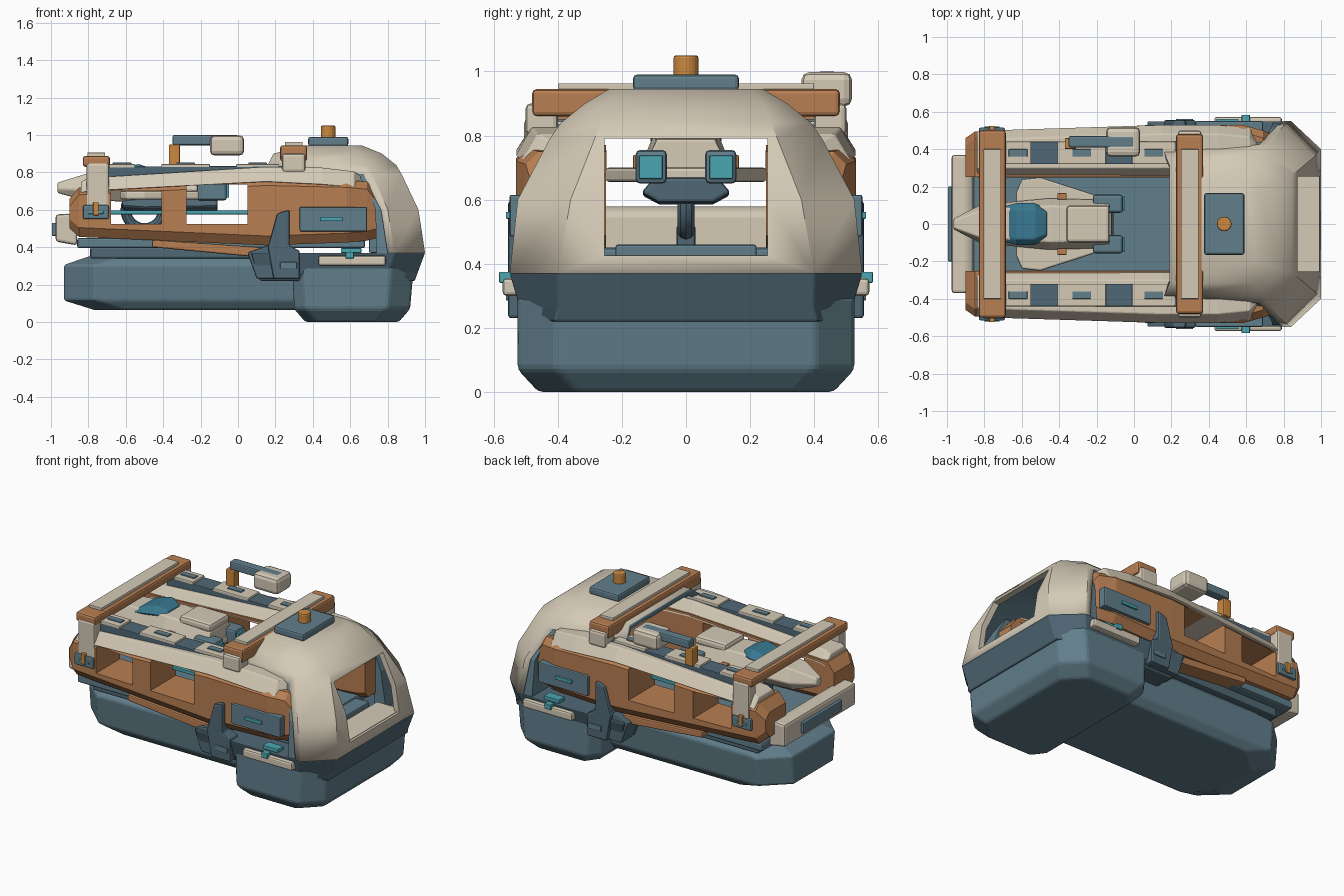
import bpy, bmesh, math

if "Cube" in bpy.data.objects:
    bpy.data.objects.remove(bpy.data.objects["Cube"])

def mat(name, r, g, b):
    m = bpy.data.materials.new(name)
    m.diffuse_color = (r, g, b, 1)
    m.use_nodes = True
    m.node_tree.nodes["Principled BSDF"].inputs["Base Color"].default_value = m.diffuse_color
    return m

CREAM = mat("cream", .66, .59, .47)
BLUE = mat("slate", .12, .21, .26)
DARK = mat("dark_slate", .08, .14, .18)
BROWN = mat("copper", .48, .21, .085)
ORANGE = mat("orange", .6, .25, .05)
CYAN = mat("cyan", .07, .38, .44)
GLASS = mat("glass", .04, .19, .28)

def finish(name, bm, m, bevel=0, mirror=False, cutters=(), seg=2):
    bmesh.ops.recalc_face_normals(bm, faces=bm.faces)
    me = bpy.data.meshes.new(name)
    bm.to_mesh(me)
    bm.free()
    ob = bpy.data.objects.new(name, me)
    bpy.context.collection.objects.link(ob)
    if m:
        me.materials.append(m)
    for c in cutters:
        md = ob.modifiers.new("cut", 'BOOLEAN')
        md.operation, md.solver, md.object = 'DIFFERENCE', 'EXACT', c
    if bevel:
        md = ob.modifiers.new("bevel", 'BEVEL')
        md.width, md.segments, md.limit_method = bevel, seg, 'ANGLE'
        md.angle_limit = math.radians(30)
    if mirror:
        md = ob.modifiers.new("mirror", 'MIRROR')
        md.use_axis = (False, True, False)
        md.use_mirror_merge = False
    return ob

def loft(name, rings, m, bevel=0, mirror=False, cutters=(), seg=2):
    """Closed skin through rings of 3D points, capped at both ends."""
    bm = bmesh.new()
    vs = [[bm.verts.new(p) for p in r] for r in rings]
    n = len(rings[0])
    for a, b in zip(vs, vs[1:]):
        for i in range(n):
            j = (i + 1) % n
            bm.faces.new((a[i], a[j], b[j], b[i]))
    bm.faces.new(vs[0])
    bm.faces.new(vs[-1])
    return finish(name, bm, m, bevel, mirror, cutters, seg)

def box(name, x0, x1, y0, y1, z0, z1, m, bevel=.008, mirror=False):
    r = lambda z: [(x0, y0, z), (x1, y0, z), (x1, y1, z), (x0, y1, z)]
    return loft(name, [r(z0), r(z1)], m, bevel, mirror)

def side(name, pts, y0, y1, m, bevel=.008, mirror=False):
    return loft(name, [[(x, y, z) for x, z in pts] for y in (y0, y1)], m, bevel, mirror)

def plan(half, z):
    """Symmetric plan outline from its +y half."""
    return [(x, y, z) for x, y in half + [(x, -y) for x, y in reversed(half)]]

def cutter(name, *d):
    c = box(name, *d, None, 0)
    c.hide_render = True
    c.display_type = 'WIRE'
    return c

# lower hulls
def hull(x0, w, e, z):
    return plan([(x0, w - .15 - e), (x0 + .16, w - e), (.4, w - e)], z)
loft("rear_hull", [hull(-.77, .36, .05, .065), hull(-.93, .37, .02, .115),
                   hull(-.93, .37, 0, .305), hull(-.80, .36, .03, .35)], BLUE, .012)
def block(x0, x1, w, z, c=.12):
    return plan([(x0, w - .08), (x0 + .06, w), (x1 - c, w), (x1, w - c)], z)
loft("front_hull", [block(.36, .86, .46, 0), block(.30, .92, .525, .07), block(.29, .94, .525, .30)], BLUE, .015)
def skirt(x0, x1, w, z, c=.15):
    return plan([(x0, w), (x1 - .16, w), (x1, w - c)], z)
loft("nose_skirt", [skirt(.12, .945, .49, .22, .08), skirt(.10, .96, .518, .262, .12),
                    skirt(.07, 1.0, .55, .37)], DARK, .006)
box("lower_deck", -.79, .3, -.38, .38, .34, .40, DARK, .01)
box("upper_deck", -.86, .68, -.44, .44, .395, .45, BLUE, .012)
box("deck_lip", .70, .80, -.22, .22, .37, .46, BLUE)
loft("window_sill", [plan([(.80, .30), (.985, .30)], .37), plan([(.80, .30), (.975, .30)], .428)], CREAM)

# nose cabin shell with front window
win = cutter("window_cutter", .7, 1.2, -.255, .255, .425, .79)
levels = [(.37, 1.0, .40, .84, .55, .80), (.60, .965, .36, .80, .525, .765),
          (.79, .875, .285, .72, .425, .67), (.84, .845, .265, .69, .39, .16),
          (.90, .77, .24, .65, .315, .19), (.945, .66, .20, .60, .24, .37)]
bm = bmesh.new()
rows = [[bm.verts.new(p) for p in
         [(R, -W, z), (K, -W, z), (F, -c, z), (F, c, z), (K, W, z), (R, W, z)]]
        for z, F, c, K, W, R in levels]
for a, b in zip(rows, rows[1:]):
    for i in range(5):
        bm.faces.new((a[i], a[i + 1], b[i + 1], b[i]))
bm.faces.new(rows[-1])
bm.faces.new((rows[4][5], rows[4][0], rows[5][0], rows[5][5]))  # sloped roof lip
cabin = finish("nose_cabin", bm, CREAM)
cabin.data.materials.append(BLUE)
md = cabin.modifiers.new("shell", 'SOLIDIFY')
md.thickness, md.offset = .04, -1
md.material_offset = md.material_offset_rim = 1
md = cabin.modifiers.new("window", 'BOOLEAN')
md.operation, md.solver, md.object = 'DIFFERENCE', 'EXACT', win
bpy.context.view_layer.objects.active = cabin
cabin.select_set(True)
bpy.ops.object.shade_smooth_by_angle(angle=math.radians(35))
# slate frame between cabin edge and pods
loft("cabin_frame", [[(a, .36, z), (b, .36, z), (b, y, z), (a, y, z)] for z, a, b, y in
                     [(.37, .74, .82, .54), (.60, .735, .785, .517), (.70, .70, .745, .466), (.79, .64, .69, .418)]],
     BLUE, 0, True)

# side pods with through openings
h1 = cutter("opening_cutter_rear", -.68, -.41, .1, .7, .525, .70)
h2 = cutter("opening_cutter_front", -.275, .05, .1, .7, .525, .735)
pod = []
for x, zb, zt, yo in [(-.90, .50, .66, .46), (-.85, .455, .72, .495), (.15, .41, .77, .53),
                      (.58, .425, .76, .53), (.69, .435, .75, .50), (.745, .45, .68, .48)]:
    pod.append([(x, .25, zb + .04), (x, .29, zb), (x, yo - .04, zb), (x, yo, zb + .05),
                (x, yo, zt - .04), (x, yo - .04, zt), (x, .25, zt)])
loft("side_pod", pod, BROWN, 0, True, (h1, h2))
cap = []
for x, zt, yo, h in [(-.84, .69, .495, .06), (-.80, .70, .502, .07), (.15, .75, .532, .08),
                     (.45, .735, .532, .09), (.62, .72, .515, .085), (.68, .725, .44, .04)]:
    cap.append([(x, .245, zt), (x, yo, zt), (x, yo - .05, zt + h), (x, .30, zt + h)])
loft("pod_cap", cap, CREAM, .006, True)
side("rail_strip", [(-.74, .75), (.26, .80), (.26, .835), (-.74, .83)], .32, .44, DARK, .004, True)
for i, (a, b) in enumerate([(-.69, -.55), (-.41, -.15), (-.01, .22)]):
    m = (a + b) / 2
    box(f"rail_plate_{i}", a, b, .32, .44, .82, .845, CREAM, .006, True)
    box(f"rail_slot_{i}", m - .05, m + .05, .36, .40, .84, .852, BLUE, .003, True)
box("guide_rod", -.70, .06, .26, .285, .575, .597, CYAN, .004, True)
side("lower_slat", [(-.46, .40), (-.46, .44), (.12, .40), (.12, .345)], .38, .49, BROWN, .008, True)

# side fin, hatch and step
side("side_fin", [(.16, .40), (.19, .23), (.33, .23), (.33, .38), (.275, .41), (.275, .60), (.21, .58)],
     .47, .555, DARK, .01, True)
side("fin_root", [(.05, .37), (.10, .23), (.25, .23), (.25, .41), (.16, .41)], .40, .53, DARK, .01, True)
box("fin_lamp", .225, .315, .545, .562, .285, .32, BLUE, .004, True)
box("hatch", .33, .69, .50, .55, .485, .615, BLUE, .006, True)
box("hatch_handle", .44, .56, .545, .562, .54, .562, CYAN, .004, True)
box("step_bar", .43, .79, .50, .572, .30, .355, CREAM, .012, True)
box("step_latch", .575, .62, .54, .583, .34, .375, CYAN, .004, True)
box("step_hinge", .55, .66, .47, .53, .37, .395, CYAN, .004, True)

# overhead cross beams
for n, x0, x1, w, z0, z1 in [("rear", -.83, -.685, .50, .83, .888), ("front", .225, .37, .48, .86, .945)]:
    box(n + "_beam", x0, x1, -w, w, z0, z1, BROWN, .014)
    box(n + "_beam_inlay", x0 + .025, x1 - .025, -.40, .40, z1 - .01, z1 + .018, CREAM, .004)
box("front_beam_bracket", .235, .36, .40, .50, .80, .90, CREAM, .015, True)
box("rear_beam_post", -.81, -.69, .43, .505, .60, .85, CREAM, .012, True)
box("post_clamp", -.83, -.69, .46, .515, .55, .625, BLUE, .01, True)
box("post_pin", -.775, -.745, .49, .525, .57, .64, ORANGE, .004, True)
box("post_clamp_light", -.80, -.72, .50, .522, .578, .592, CYAN, .003, True)

# rear bumper
side("rear_bumper", [(-.975, .43), (-.86, .41), (-.86, .56), (-.90, .58), (-.975, .575)], -.37, .37, CREAM, .015)
box("bumper_panel", -.995, -.96, -.20, .20, .46, .53, BLUE, .005)

# docked craft
def hexa(x, w, z0, z1):
    m = z0 + (z1 - z0) * .4
    return [(x, -w * .6, z0), (x, w * .6, z0), (x, w, m), (x, w * .7, z1), (x, -w * .7, z1), (x, -w, m)]
loft("craft_body", [hexa(-.965, .03, .69, .745), hexa(-.82, .105, .65, .79), hexa(-.45, .14, .64, .81),
                    hexa(-.13, .13, .65, .79)], CREAM, .008)
wing = [(-.63, .17), (-.60, .24), (-.50, .25), (-.22, .16), (-.12, .10)]
loft("craft_wings", [plan(wing, .655), plan(wing, .70)], CREAM, .01)
loft("craft_keel", [hexa(-.62, .09, .60, .66), hexa(-.5, .14, .585, .66), hexa(-.11, .14, .59, .67)], DARK, .012)
loft("craft_canopy", [hexa(-.69, .10, .76, .785), hexa(-.63, .115, .76, .82), hexa(-.53, .115, .77, .845),
                      hexa(-.465, .08, .77, .82)], GLASS, .008)
box("craft_back_plate", -.36, -.13, -.10, .10, .78, .835, CREAM, .018)
box("craft_engine", -.22, -.06, .06, .157, .65, .755, BLUE, .014, True)
box("craft_exhaust", -.07, -.048, .073, .147, .665, .737, CYAN, .004, True)
box("craft_pin", -.41, -.36, .13, .165, .69, .74, BROWN, .005, True)
bpy.ops.mesh.primitive_torus_add(location=(-.50, 0, .60), rotation=(math.pi / 2, 0, 0),
                                 major_radius=.10, minor_radius=.028, major_segments=28, minor_segments=10)
ring = bpy.context.object
ring.name = "cradle_ring"
ring.data.materials.append(DARK)
bpy.ops.object.shade_smooth_by_angle()
box("cradle_post", -.53, -.47, -.03, .03, .44, .52, DARK, .01)

# crane arm on the back side
box("arm_post", -.37, -.31, .40, .46, .83, .95, ORANGE, .008)
box("arm_boom", -.35, 0, .41, .47, .945, 1.0, BLUE, .01)
box("arm_head", -.15, .033, .36, .518, .89, .998, CREAM, .025)

# roof sensor
box("roof_plate", .375, .59, -.165, .165, .94, .99, BLUE, .012)
bm = bmesh.new()
bmesh.ops.create_cone(bm, cap_ends=True, segments=24, radius1=.039, radius2=.039, depth=.08)
bmesh.ops.translate(bm, verts=bm.verts, vec=(.482, 0, 1.01))
finish("roof_beacon", bm, ORANGE, .008)
